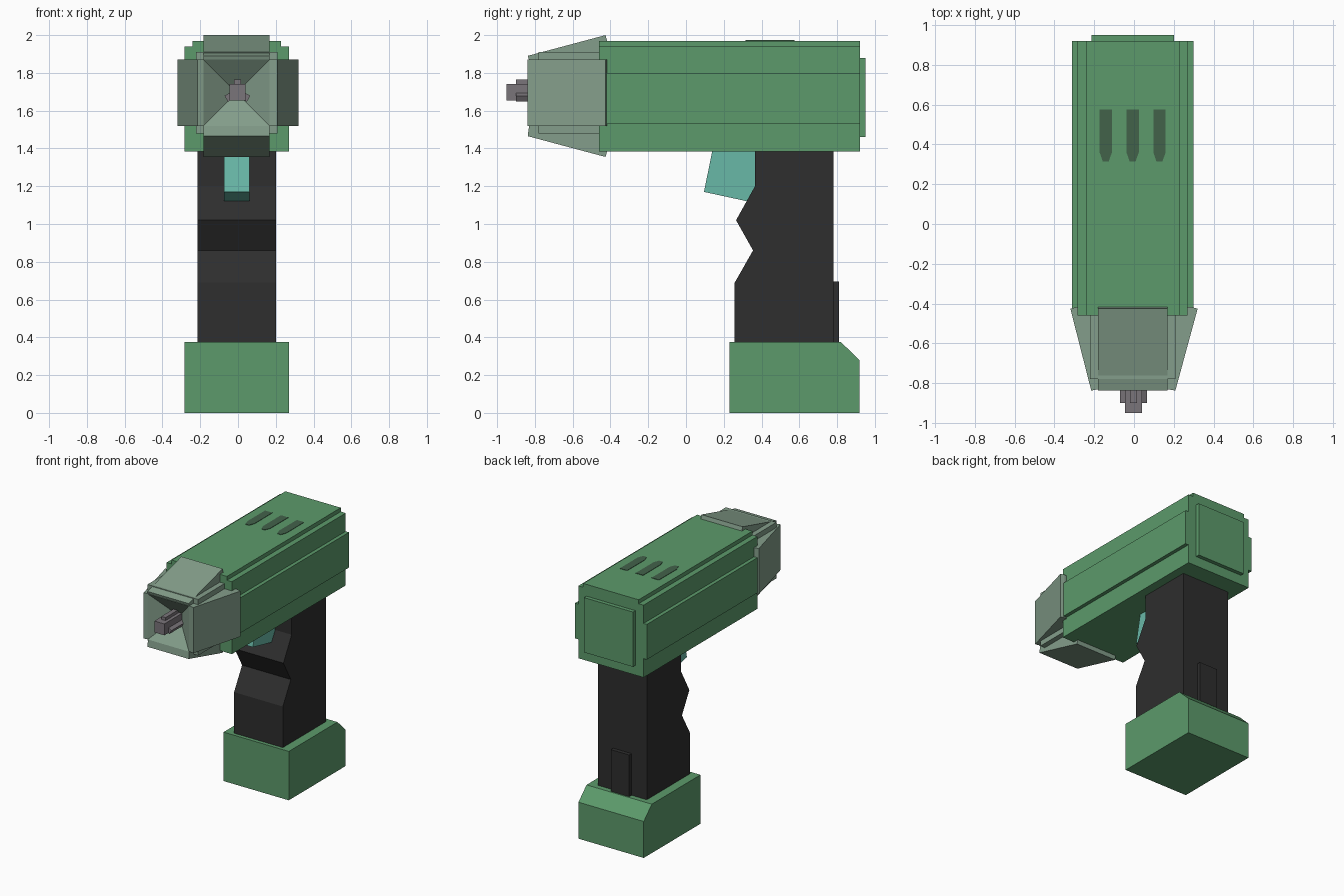
import bpy, bmesh, math
from mathutils import Matrix, Vector

if "Cube" in bpy.data.objects:
    bpy.data.objects.remove(bpy.data.objects["Cube"])

CX = -0.007          # centre line of the tool
HEAD = Vector((CX, 0, 1.695))   # centre of the chuck


def material(name, r, g, b):
    m = bpy.data.materials.new(name)
    lin = [(c / 255 / 12.92 if c < 10 else ((c / 255 + 0.055) / 1.055) ** 2.4) for c in (r, g, b)]
    m.diffuse_color = (*lin, 1)
    m.use_nodes = True
    m.node_tree.nodes["Principled BSDF"].inputs["Base Color"].default_value = m.diffuse_color
    return m


GREEN = material("shell_green", 92, 154, 107)
SAGE = material("chuck_sage", 132, 158, 139)
BLACK = material("grip_black", 46, 46, 46)
TEAL = material("trigger_teal", 105, 184, 167)
STEEL = material("bit_steel", 122, 117, 122)
VENT = material("vent_dark_green", 66, 98, 74)


def finish(name, bm, mat):
    bmesh.ops.recalc_face_normals(bm, faces=bm.faces)
    me = bpy.data.meshes.new(name)
    bm.to_mesh(me)
    bm.free()
    me.materials.append(mat)
    ob = bpy.data.objects.new(name, me)
    bpy.context.collection.objects.link(ob)
    return ob


def prism(name, pts, axis, lo, hi, mat, matrix=None):
    """Extrude a profile along an axis: x uses (y, z), y uses (x, z), z uses (x, y)."""
    place = {"x": lambda a, b, t: (t, a, b),
             "y": lambda a, b, t: (a, t, b),
             "z": lambda a, b, t: (a, b, t)}[axis]
    bm = bmesh.new()
    ends = [[bm.verts.new(place(a, b, t)) for a, b in pts] for t in (lo, hi)]
    n = len(pts)
    for ring in ends:
        bm.faces.new(ring)
    for i in range(n):
        j = (i + 1) % n
        bm.faces.new((ends[0][i], ends[0][j], ends[1][j], ends[1][i]))
    if matrix:
        bm.transform(matrix)
    return finish(name, bm, mat)


def box(name, x, y, z, mat, matrix=None):
    pts = [(y[0], z[0]), (y[1], z[0]), (y[1], z[1]), (y[0], z[1])]
    return prism(name, pts, "x", x[0], x[1], mat, matrix)


# Motor housing: stepped cross-section with raised side and top panels
half = [(0.277, 1.385), (0.277, 1.53), (0.305, 1.53), (0.305, 1.80),
        (0.277, 1.80), (0.277, 1.94), (0.235, 1.94), (0.235, 1.97)]
section = [(CX + x, z) for x, z in half] + [(CX - x, z) for x, z in reversed(half)]
prism("motor_housing", section, "y", -0.46, 0.92, GREEN)
box("rear_cover", (CX - 0.207, CX + 0.207), (0.91, 0.95), (1.46, 1.88), GREEN)

# Cooling vents on the top
for i in (-1, 0, 1):
    slot = [(-0.031, 0.575), (-0.031, 0.36), (-0.015, 0.315),
            (0.015, 0.315), (0.031, 0.36), (0.031, 0.575)]
    prism("vent", [(CX + 0.135 * i + x, y) for x, y in slot], "z", 1.966, 1.973, VENT)

# Chuck core: stepped block with a funnel-shaped mouth
bm = bmesh.new()
rings = []
for r, y in ((0.215, -0.44), (0.215, -0.78), (0.175, -0.78), (0.175, -0.835)):
    rings.append([bm.verts.new(HEAD + Vector((sx * r, y, sz * r)))
                  for sx, sz in ((-1, -1), (1, -1), (1, 1), (-1, 1))])
bm.faces.new(rings[0])
for a, b in zip(rings, rings[1:]):
    for i in range(4):
        j = (i + 1) % 4
        bm.faces.new((a[i], a[j], b[j], b[i]))
apex = bm.verts.new(HEAD + Vector((0, -0.70, 0)))
for i in range(4):
    bm.faces.new((rings[-1][i], rings[-1][(i + 1) % 4], apex))
finish("chuck_core", bm, SAGE)

# Four flaring plates around the chuck
plates = [("top", 0, 0.195, 0.305), ("right", 90, 0.215, 0.327),
          ("bottom", 180, 0.23, 0.34), ("left", 270, 0.208, 0.313)]
for side, angle, front, back in plates:
    prof = [(-0.838, front), (-0.426, back), (-0.418, back - 0.03),
            (-0.418, 0.17), (-0.83, 0.17)]
    turn = Matrix.Translation(HEAD) @ Matrix.Rotation(math.radians(angle), 4, "Y")
    prism("chuck_plate_" + side, prof, "x", -0.175, 0.175, SAGE, turn)

# Bit with three gripping jaws
box("bit", (-0.045, 0.04), (-0.95, -0.68), (1.655, 1.742), STEEL)
for k in range(3):
    turn = Matrix.Translation((-0.003, 0, 1.697)) @ Matrix.Rotation(math.radians(120 * k), 4, "Y")
    box("jaw", (-0.018, 0.018), (-0.90, -0.70), (0.0, 0.068), STEEL, turn)

# Grip with finger notches, and the clip on its back
grip = [(0.365, 1.40), (0.365, 1.20), (0.265, 1.02), (0.355, 0.86),
        (0.258, 0.69), (0.258, 0.36), (0.78, 0.36), (0.78, 1.40)]
prism("grip", grip, "x", CX - 0.207, CX + 0.207, BLACK)
box("grip_clip", (CX - 0.078, CX + 0.078), (0.77, 0.81), (0.36, 0.695), BLACK)

# Trigger
trigger = [(0.142, 1.40), (0.095, 1.17), (0.325, 1.12), (0.40, 1.22), (0.40, 1.40)]
prism("trigger", trigger, "x", CX - 0.067, CX + 0.067, TEAL)

# Battery with a chamfered rear edge
battery = [(0.23, 0), (0.918, 0), (0.918, 0.28), (0.82, 0.375), (0.23, 0.375)]
prism("battery", battery, "x", CX - 0.277, CX + 0.277, GREEN)
